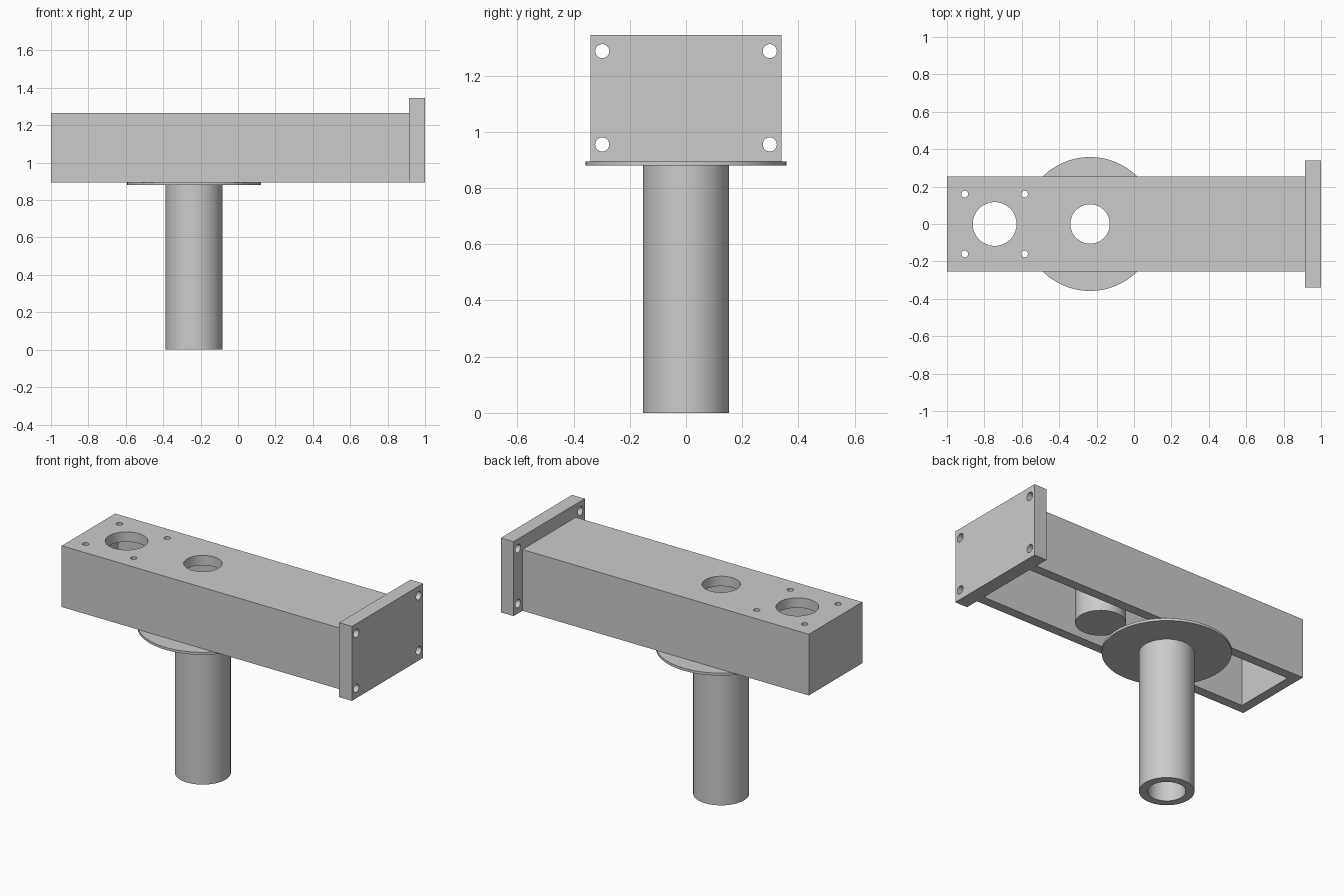
import bpy
from math import radians, pi

default = bpy.data.objects.get("Cube")
if default:
    bpy.data.objects.remove(default, do_unlink=True)

grey = bpy.data.materials.new("plain_grey")
grey.use_nodes = True
grey.diffuse_color = (0.6, 0.6, 0.6, 1)
grey.node_tree.nodes["Principled BSDF"].inputs["Base Color"].default_value = (0.6, 0.6, 0.6, 1)


def box(name, low, high):
    centre = [(a + b) / 2 for a, b in zip(low, high)]
    bpy.ops.mesh.primitive_cube_add(size=1, location=centre)
    ob = bpy.context.object
    ob.name = name
    ob.scale = [b - a for a, b in zip(low, high)]
    bpy.ops.object.transform_apply(location=False, rotation=False, scale=True)
    return ob


def cylinder(name, x, y, radius, z0, z1, sides=64):
    bpy.ops.mesh.primitive_cylinder_add(vertices=sides, radius=radius, depth=z1 - z0,
                                        location=(x, y, (z0 + z1) / 2))
    ob = bpy.context.object
    ob.name = name
    return ob


def cut(ob, cutters):
    for c in cutters:
        c.hide_render = True
        mod = ob.modifiers.new("cut", 'BOOLEAN')
        mod.operation = 'DIFFERENCE'
        mod.solver = 'EXACT'
        mod.object = c
        bpy.context.view_layer.objects.active = ob
        bpy.ops.object.modifier_apply(modifier=mod.name)
        bpy.data.objects.remove(c, do_unlink=True)


def finish(ob):
    bpy.ops.object.select_all(action='DESELECT')
    ob.select_set(True)
    bpy.context.view_layer.objects.active = ob
    ob.data.materials.clear()
    ob.data.materials.append(grey)
    bpy.ops.object.shade_smooth_by_angle(angle=radians(30))


# Main dimensions
BOTTOM, TOP, WALL = 0.895, 1.265, 0.06
HALF, PLATE_X, POST_X = 0.255, 0.915, -0.235
CEILING = TOP - WALL

# Hollow beam, open underneath
beam = box("beam", (-1, -HALF, BOTTOM), (PLATE_X, HALF, TOP))
cutters = [box("cavity", (-1 + WALL, -HALF + WALL, BOTTOM - 0.1),
               (PLATE_X + 0.1, HALF - WALL, CEILING)),
           cylinder("large_hole", -0.745, 0, 0.117, 1.1, 1.4),
           cylinder("post_hole", POST_X, 0, 0.105, 1.1, 1.4)]
for x in (-0.905, -0.585):
    for y in (-0.16, 0.16):
        cutters.append(cylinder("screw_hole", x, y, 0.018, 1.1, 1.4, 24))
cut(beam, cutters)
finish(beam)

# End plate with four bolt holes
plate = box("end_plate", (PLATE_X, -0.34, BOTTOM), (1, 0.34, 1.345))
cutters = []
for y in (-0.298, 0.298):
    for z in (0.955, 1.287):
        bolt = cylinder("bolt_hole", 0.95, y, 0.025, z - 0.2, z + 0.2, 32)
        bolt.rotation_euler.y = pi / 2
        cutters.append(bolt)
bpy.context.view_layer.update()
cut(plate, cutters)
finish(plate)

# Round flange under the beam and the hollow post below it
for name, radius, z0, z1 in (("flange", 0.358, 0.88, BOTTOM), ("post", 0.153, 0, 0.88)):
    part = cylinder(name, POST_X, 0, radius, z0, z1, 96)
    cut(part, [cylinder("bore", POST_X, 0, 0.105, z0 - 0.1, z1 + 0.1)])
    finish(part)

# Solid boss hanging inside the beam
finish(cylinder("inner_boss", 0.24, 0, 0.14, BOTTOM, CEILING))
